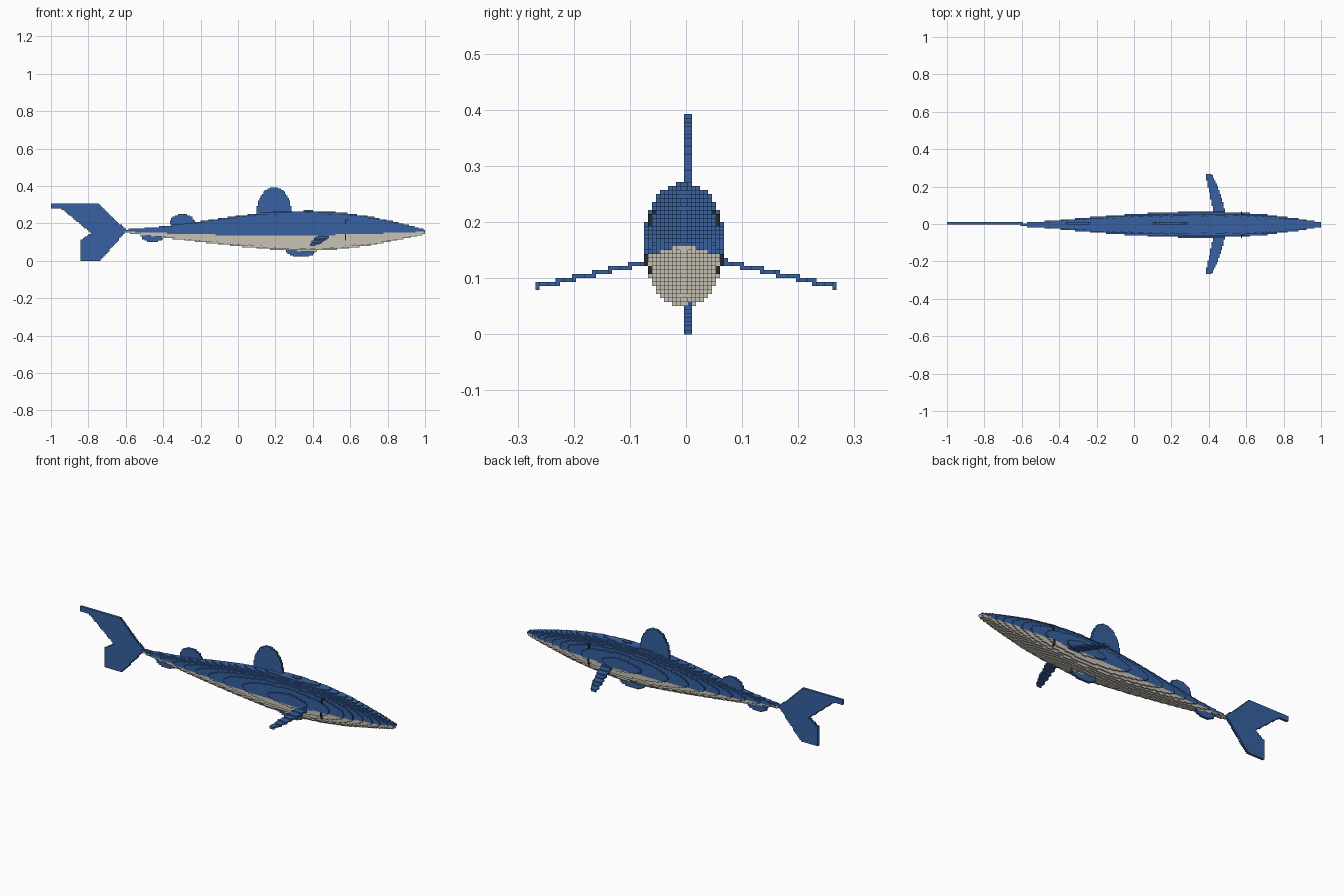
import bpy, math

S = 2 / 280          # size of one building cube


def material(name, rgb):
    m = bpy.data.materials.new(name)
    m.diffuse_color = (*rgb, 1)
    m.use_nodes = True
    bsdf = next(n for n in m.node_tree.nodes if n.type == 'BSDF_PRINCIPLED')
    bsdf.inputs["Base Color"].default_value = (*rgb, 1)
    bsdf.inputs["Roughness"].default_value = 0.8
    return m


cube = bpy.data.objects.get("Cube")
if cube:
    bpy.data.objects.remove(cube, do_unlink=True)

BLUE = material("ocean blue", (0.038, 0.120, 0.355))
BELLY = material("belly cream", (0.58, 0.54, 0.46))
DARK = material("gill dark", (0.02, 0.02, 0.022))


def build(name, cells, mats):
    """Mesh the outer faces of a {(i, j, k): material index} set of cubes."""
    verts, faces, idx = {}, [], []
    for cell, mat in cells.items():
        for axis in range(3):
            u, v = (axis + 1) % 3, (axis + 2) % 3
            for side in (0, 1):
                nb = list(cell)
                nb[axis] += 2 * side - 1
                if tuple(nb) in cells:
                    continue
                quad = []
                for a, b in ((0, 0), (1, 0), (1, 1), (0, 1)):
                    p = list(cell)
                    p[axis] += side
                    p[u] += a
                    p[v] += b
                    quad.append(verts.setdefault(tuple(p), len(verts)))
                faces.append(quad if side else quad[::-1])
                idx.append(mat)
    me = bpy.data.meshes.new(name)
    me.from_pydata([(i * S, (j - 0.5) * S, k * S) for i, j, k in verts], [], faces)
    for m in mats:
        me.materials.append(m)
    me.polygons.foreach_set("material_index", idx)
    me.update()
    ob = bpy.data.objects.new(name, me)
    bpy.context.collection.objects.link(ob)
    return ob


def interp(table, x, col):
    """Smooth-stepped reading of a station table."""
    for n in range(len(table) - 1):
        a, b = table[n], table[n + 1]
        if a[0] <= x <= b[0]:
            f = (x - a[0]) / (b[0] - a[0])
            return a[col] + f * (b[col] - a[col])
    return table[0 if x < table[0][0] else -1][col]


# Body stations: x, belly height, back height, half width
STATIONS = [
    (-0.61, 0.150, 0.166, 0.008), (-0.40, 0.124, 0.184, 0.024),
    (-0.20, 0.100, 0.211, 0.043), (0.00, 0.077, 0.241, 0.057),
    (0.20, 0.058, 0.263, 0.067), (0.38, 0.051, 0.269, 0.071),
    (0.55, 0.062, 0.259, 0.066), (0.70, 0.081, 0.238, 0.055),
    (0.85, 0.110, 0.206, 0.036), (0.95, 0.131, 0.180, 0.021),
    (1.00, 0.142, 0.166, 0.012),
]


def centre(i):
    return (i + 0.5) * S


# Body: blue back, cream belly, the colour line rising to nose and tail
body = {}
for i in range(-85, 140):
    x = centre(i)
    lo, hi, w = (interp(STATIONS, x, c) for c in (1, 2, 3))
    split = 0.136 + 0.02 * ((x - 0.2) / 0.8) ** 2
    for k in range(5, 40):
        t = abs(centre(k) - (lo + hi) / 2) / ((hi - lo) / 2)
        if t >= 1:
            continue
        half = w * (1 - t ** 2.2) ** (1 / 2.2)
        for j in range(-12, 12):
            if abs((j + 0.5) * S) <= half:
                body[i, j, k] = int(centre(k) < split)
build("body", body, [BLUE, BELLY])

# Gill slits standing one cube proud of each flank
gills = {}
for k in range(15, 31):
    if 20 <= k < 27:
        continue
    for i in ((80, 81, 82) if k == 30 else (80,)):
        row = [j for (a, j, c) in body if a == i and c == k]
        if row:
            gills[i, max(row) + 1, k] = 0
            gills[i, min(row) - 1, k] = 0
build("gill_slits", gills, [DARK])


def flat_fin(name, inside):
    """Upright fin two cubes thick on the centre line."""
    cells = {(i, j, k): 0 for i in range(-140, 140) for k in range(0, 55)
             if inside(centre(i), centre(k)) for j in (0, 1)}
    build(name, cells, [BLUE])


def half_round(cx, cz, rx, rz, up):
    """Half ellipse rising (up=1) or hanging (up=-1) from its base line."""
    return lambda x, z: ((z - cz) * up >= 0 and
                         ((x - cx) / rx) ** 2 + ((z - cz) / rz) ** 2 <= 1)


flat_fin("main_back_fin", half_round(0.193, 0.250, 0.094, 0.144, 1))
flat_fin("rear_back_fin", half_round(-0.297, 0.190, 0.070, 0.061, 1))
flat_fin("rear_belly_fin", half_round(-0.455, 0.138, 0.066, 0.038, -1))
flat_fin("front_belly_fin", half_round(0.337, 0.064, 0.084, 0.046, -1))

# Forked tail fin
TAIL = [(-0.595, 0.160), (-0.745, 0.307), (-1.01, 0.307), (-1.01, 0.275),
        (-0.94, 0.275), (-0.785, 0.148), (-0.84, 0.112), (-0.84, -0.01),
        (-0.745, -0.01)]


def in_tail(x, z):
    hit = False
    for (x1, z1), (x2, z2) in zip(TAIL, TAIL[1:] + TAIL[:1]):
        if (z1 > z) != (z2 > z) and x < x1 + (z - z1) * (x2 - x1) / (z2 - z1):
            hit = not hit
    return hit


flat_fin("tail_fin", in_tail)

# Side fins: swept back and stepping down towards the tip
for name, side in (("left_side_fin", 1), ("right_side_fin", -1)):
    fin = {}
    for j in range(6, 38):
        f = (j * S - 0.06) / 0.205
        rear = 0.425 - 0.042 * f
        front = 0.487 - 0.035 * f - 0.035 * f ** 2
        k = math.floor((0.132 - 0.046 * f) / S)
        for i in range(50, 72):
            if rear <= centre(i) <= front:
                fin[i, side * j, k] = 0
                # overlap the next step so the fin stays joined
                if math.floor((0.132 - 0.046 * (f + S / 0.205)) / S) < k:
                    fin[i, side * j, k - 1] = 0
    build(name, fin, [BLUE])
